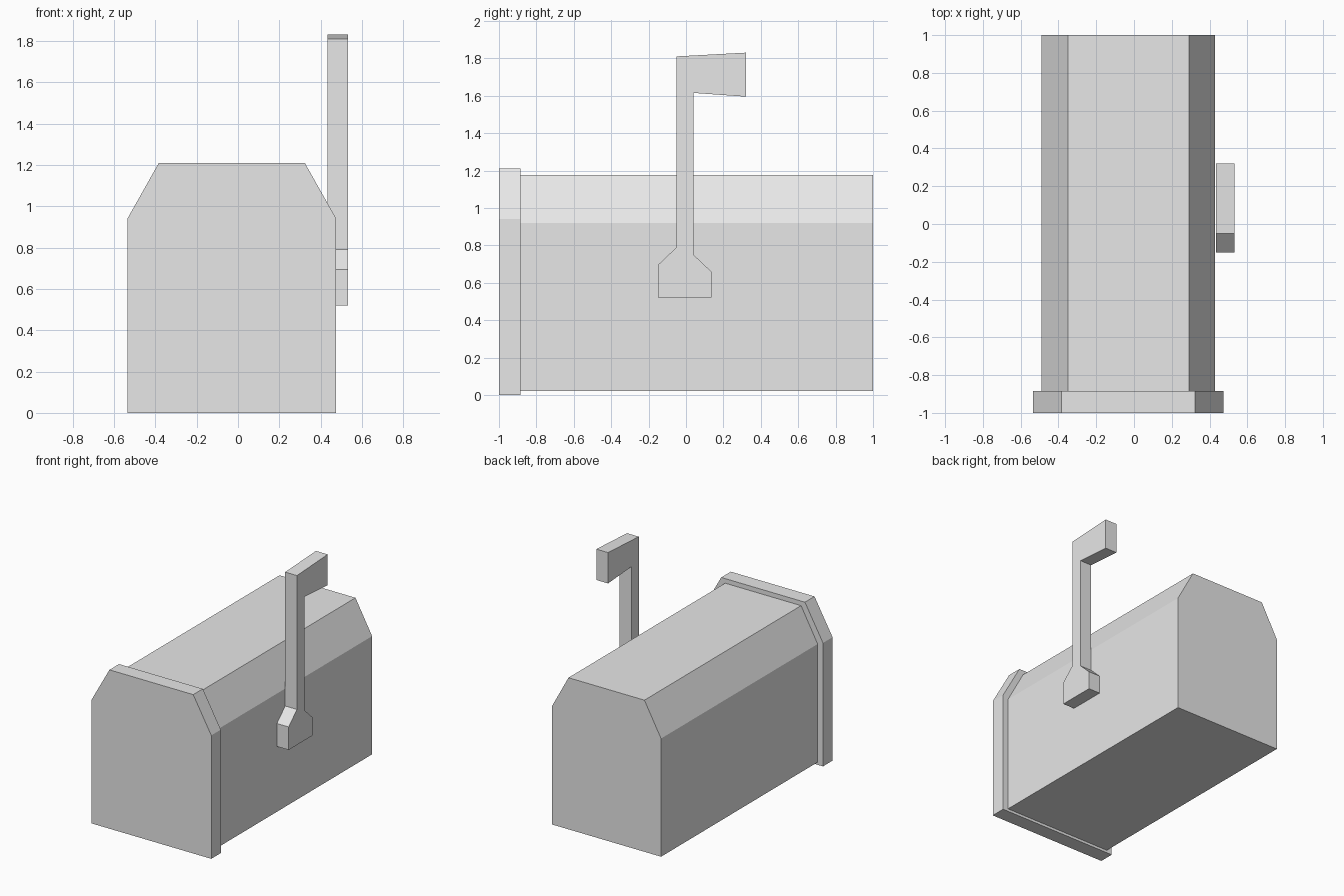
import bpy
import bmesh
from mathutils import Vector

default = bpy.data.objects.get("Cube")
if default:
    bpy.data.objects.remove(default, do_unlink=True)

# Single painted-metal colour
grey = bpy.data.materials.new("light grey")
grey.use_nodes = True
colour = (0.8, 0.8, 0.8, 1)
grey.diffuse_color = colour
grey.node_tree.nodes["Principled BSDF"].inputs["Base Color"].default_value = colour


def prism(name, profile, depth):
    """Extrude a closed 3D profile along the depth vector."""
    bm = bmesh.new()
    face = bm.faces.new([bm.verts.new(p) for p in profile])
    cap = bmesh.ops.extrude_face_region(bm, geom=[face], use_keep_orig=True)
    moved = [v for v in cap["geom"] if isinstance(v, bmesh.types.BMVert)]
    bmesh.ops.translate(bm, verts=moved, vec=Vector(depth))
    bmesh.ops.recalc_face_normals(bm, faces=bm.faces)
    mesh = bpy.data.meshes.new(name)
    bm.to_mesh(mesh)
    bm.free()
    mesh.materials.append(grey)
    obj = bpy.data.objects.new(name, mesh)
    bpy.context.collection.objects.link(obj)
    return obj


def box_section(name, half, half_top, bottom, shoulder, top, y0, y1):
    """Box with chamfered upper corners, running from y0 to y1."""
    cx = -0.03
    right = [(half, bottom), (half, shoulder), (half_top, top)]
    outline = right + [(-x, z) for x, z in reversed(right)]
    prism(name, [(cx + x, y0, z) for x, z in outline], (0, y1 - y0, 0))


# Mailbox body and the larger door at the front
box_section("mailbox_body", 0.46, 0.32, 0.02, 0.92, 1.175, -0.885, 1)
box_section("front_door", 0.505, 0.353, 0, 0.94, 1.21, -1, -0.885)

# Raised flag with widened foot, on the left side
flag = [(-0.15, 0.52), (0.135, 0.52), (0.135, 0.66), (0.04, 0.75),
        (0.04, 1.615), (0.32, 1.595), (0.32, 1.83), (-0.05, 1.81),
        (-0.05, 0.79), (-0.15, 0.695)]
prism("signal_flag", [(0.433, y, z) for y, z in flag], (0.099, 0, 0))
